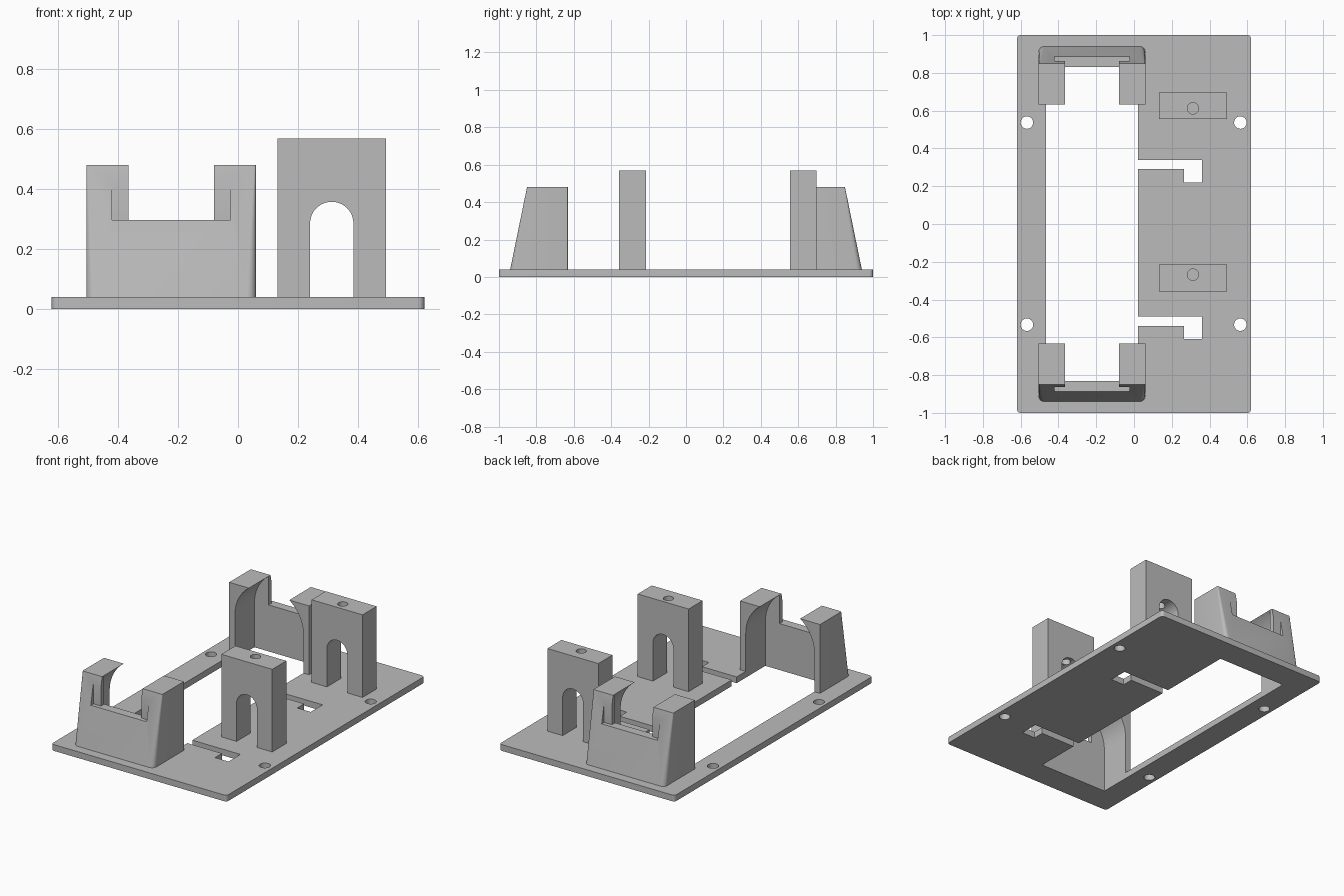
import bpy, bmesh, math
from mathutils import Vector

if "Cube" in bpy.data.objects:
    bpy.data.objects.remove(bpy.data.objects["Cube"], do_unlink=True)

grey = bpy.data.materials.new("plain grey")
grey.use_nodes = True
grey.diffuse_color = (0.5, 0.5, 0.5, 1)
grey.node_tree.nodes["Principled BSDF"].inputs["Base Color"].default_value = (0.5, 0.5, 0.5, 1)


def loft(name, lower, upper):
    """Solid between two matching 3D outlines."""
    bm = bmesh.new()
    a = [bm.verts.new(p) for p in lower]
    b = [bm.verts.new(p) for p in upper]
    bm.faces.new(a[::-1])
    bm.faces.new(b)
    for i in range(len(a)):
        j = (i + 1) % len(a)
        bm.faces.new((a[i], a[j], b[j], b[i]))
    bmesh.ops.recalc_face_normals(bm, faces=bm.faces)
    mesh = bpy.data.meshes.new(name)
    bm.to_mesh(mesh)
    bm.free()
    mesh.materials.append(grey)
    obj = bpy.data.objects.new(name, mesh)
    bpy.context.collection.objects.link(obj)
    return obj


def prism_z(name, pts, z0, z1):
    return loft(name, [(x, y, z0) for x, y in pts], [(x, y, z1) for x, y in pts])


def prism_y(name, pts, y0, y1):
    return loft(name, [(x, y0, z) for x, z in pts], [(x, y1, z) for x, z in pts])


def rect(x0, x1, y0, y1):
    return [(x0, y0), (x1, y0), (x1, y1), (x0, y1)]


def arc(cx, cy, r, start, end, n):
    angles = [math.radians(start + (end - start) * i / n) for i in range(n + 1)]
    return [(cx + r * math.cos(t), cy + r * math.sin(t)) for t in angles]


def circle(cx, cy, r, n=32):
    return arc(cx, cy, r, 0, 360, n)[:-1]


def rounded(x0, x1, y0, y1, r_front, r_back, n=6):
    f, b = r_front, r_back
    return (arc(x0 + f, y0 + f, f, 180, 270, n) + arc(x1 - f, y0 + f, f, 270, 360, n)
            + arc(x1 - b, y1 - b, b, 0, 90, n) + arc(x0 + b, y1 - b, b, 90, 180, n))


def arch(cx, half, spring, bottom):
    """Round-topped opening with straight legs."""
    return [(cx - half, bottom), (cx + half, bottom)] + arc(cx, spring, half, 0, 180, 32)


def cut(obj, cutters):
    bpy.context.view_layer.objects.active = obj
    for c in cutters:
        c.hide_render = True
        mod = obj.modifiers.new("cut", "BOOLEAN")
        mod.operation = "DIFFERENCE"
        mod.solver = "EXACT"
        mod.object = c
        bpy.ops.object.modifier_apply(modifier=mod.name)
        bpy.data.objects.remove(c, do_unlink=True)


def finish(obj):
    bpy.ops.object.select_all(action="DESELECT")
    obj.select_set(True)
    bpy.context.view_layer.objects.active = obj
    bpy.ops.object.shade_smooth_by_angle(angle=math.radians(30))


# Base plate with long opening, hooked slots and screw holes
T = 0.04
plate = prism_z("base_plate", rounded(-0.62, 0.62, -1, 1, 0.02, 0.02), 0, T)
holes = [prism_z("opening", rect(-0.465, 0.02, -0.83, 0.83), -0.1, 0.1)]
for top in (0.34, -0.49):
    hook = [(0, top), (0, top - 0.05), (0.265, top - 0.05), (0.265, top - 0.12),
            (0.36, top - 0.12), (0.36, top)]
    holes.append(prism_z("slot", hook, -0.1, 0.1))
for x in (-0.567, 0.563):
    for y in (-0.533, 0.537):
        holes.append(prism_z("screw_hole", circle(x, y, 0.033), -0.1, 0.1))
cut(plate, holes)
finish(plate)

# Upright posts with an arched doorway and a vertical bore
for name, y0, y1, bore in (("front_post", -0.357, -0.215, -0.268),
                           ("rear_post", 0.555, 0.697, 0.612)):
    post = prism_z(name, rect(0.132, 0.492, y0, y1), T, 0.568)
    cut(post, [prism_y("doorway", arch(0.312, 0.072, 0.285, 0), y0 - 0.1, y1 + 0.1),
               prism_z("bore", circle(0.312, bore, 0.03), 0.3, 0.7)])
    finish(post)

# End cradles: tapered shell, round cavity, stepped notch in the end wall
HALF = 0.2825
for name, turn in (("front_cradle", 0), ("rear_cradle", math.pi)):
    low = rounded(-HALF, HALF, -0.94, -0.632, 0.03, 0.001)
    high = rounded(-HALF, HALF, -0.85, -0.632, 0.006, 0.001)
    cradle = loft(name, [(x, y, T) for x, y in low], [(x, y, 0.48) for x, y in high])
    cut(cradle, [prism_y("cavity", arch(0, 0.2425, 0.284, -0.1), -0.83, -0.4),
                 prism_y("notch", rect(-0.1425, 0.1425, 0.297, 0.7), -1.1, -0.4),
                 prism_y("notch_step", rect(-0.1975, 0.1975, 0.297, 0.7), -1.1, -0.862)])
    cradle.location = Vector((-0.2225, 0, 0))
    cradle.rotation_euler.z = turn
    finish(cradle)
